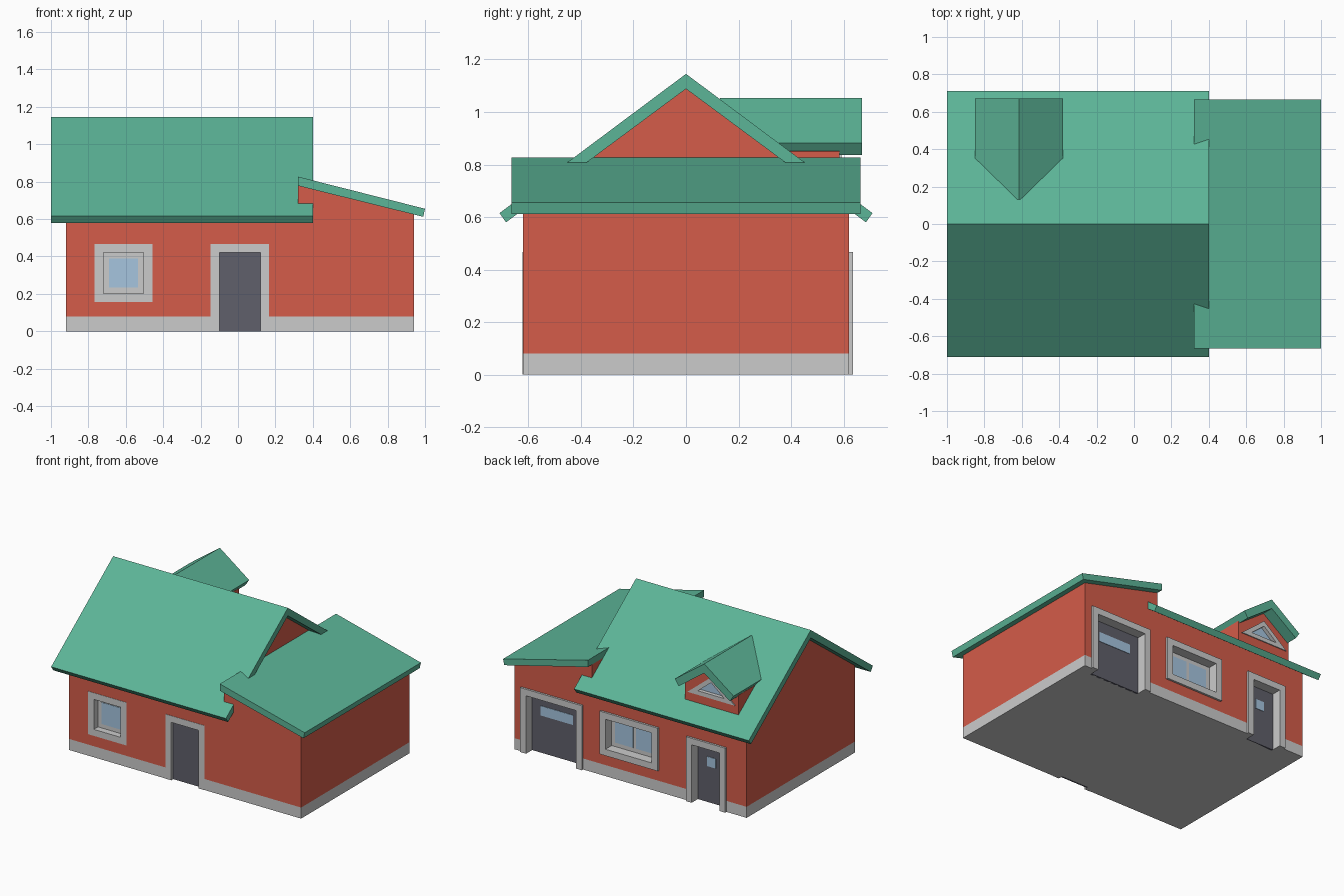
import bpy, bmesh

if "Cube" in bpy.data.objects:
    bpy.data.objects.remove(bpy.data.objects["Cube"])


def material(name, rgb):
    m = bpy.data.materials.new(name)
    m.diffuse_color = (*rgb, 1)
    m.use_nodes = True
    m.node_tree.nodes["Principled BSDF"].inputs["Base Color"].default_value = m.diffuse_color
    return m


RED = material("brick_red", (0.66, 0.107, 0.068))
GREEN = material("roof_green", (0.107, 0.46, 0.31))
GLASS = material("glass_blue", (0.38, 0.56, 0.74))
DARK = material("door_slate", (0.115, 0.115, 0.145))


def prisms(name, profiles, axis, a, b, mat=None):
    """Extrude 2D profiles along x (profile = y,z) or y (profile = x,z)."""
    bm = bmesh.new()
    for prof in profiles:
        rings = []
        for d in (a, b):
            rings.append([bm.verts.new((d, u, v) if axis == 'x' else (u, d, v)) for u, v in prof])
        bm.faces.new(rings[0])
        bm.faces.new(rings[1][::-1])
        n = len(prof)
        for i in range(n):
            j = (i + 1) % n
            bm.faces.new((rings[0][i], rings[1][i], rings[1][j], rings[0][j]))
    bmesh.ops.recalc_face_normals(bm, faces=bm.faces)
    me = bpy.data.meshes.new(name)
    bm.to_mesh(me)
    bm.free()
    ob = bpy.data.objects.new(name, me)
    bpy.context.collection.objects.link(ob)
    if mat:
        me.materials.append(mat)
    return ob


def rect(x0, x1, z0, z1):
    return [(x0, z0), (x1, z0), (x1, z1), (x0, z1)]


def border(x0, x1, z0, z1, w, sill=True):
    """Rectangles around an opening, w wide, lying outside it."""
    parts = [rect(x0 - w, x0, z0, z1), rect(x1, x1 + w, z0, z1), rect(x0 - w, x1 + w, z1, z1 + w)]
    if sill:
        parts.append(rect(x0 - w, x1 + w, z0 - w, z0))
    return parts


def cut(profile, y0, y1, targets):
    cutter = prisms("opening_cutter", [profile], 'y', y0, y1)
    cutter.hide_render = True
    for t in targets:
        mod = t.modifiers.new("opening", 'BOOLEAN')
        mod.operation, mod.solver, mod.object = 'DIFFERENCE', 'EXACT', cutter
        bpy.context.view_layer.objects.active = t
        bpy.ops.object.modifier_apply(modifier=mod.name)
    bpy.data.objects.remove(cutter)


# Walls and plinth
plinth = prisms("plinth", [rect(-0.92, 0.94, 0, 0.08)], 'y', -0.62, 0.62)
house = prisms("main_walls", [[(-0.62, 0.08), (0.62, 0.08), (0.62, 0.635), (0, 1.095), (-0.62, 0.635)]],
               'x', -0.92, 0.32, RED)
wing = prisms("wing_walls", [[(0.32, 0.08), (0.94, 0.08), (0.94, 0.63), (0.32, 0.785)]],
              'y', -0.62, 0.62, RED)

# Roofs
prisms("main_roof", [[(-0.71, 0.615), (0, 1.145), (0.71, 0.615), (0.685, 0.58), (0, 1.088), (-0.685, 0.58)]],
       'x', -1, 0.4, GREEN)
prisms("wing_roof", [[(0.32, 0.778), (0.99, 0.612), (1.0, 0.655), (0.32, 0.827)]],
       'y', -0.665, 0.665, GREEN)

# Dormer
cx = -0.615
dormer = prisms("dormer_walls", [[(cx - 0.215, 0.68), (cx + 0.215, 0.68), (cx + 0.215, 0.85),
                                  (cx, 0.995), (cx - 0.215, 0.85)]], 'y', 0.2, 0.585, RED)
prisms("dormer_roof", [[(cx - 0.235, 0.882), (cx, 1.053), (cx + 0.235, 0.882), (cx + 0.205, 0.837),
                        (cx, 0.985), (cx - 0.205, 0.837)]], 'y', 0.13, 0.67, GREEN)
outer = [(cx - 0.19, 0.77), (cx + 0.19, 0.77), (cx, 0.925)]
inner = [(cx - 0.105, 0.80), (cx + 0.105, 0.80), (cx, 0.886)]
cut(outer, 0.555, 0.7, [dormer])
prisms("dormer_window_frame", [[outer[i], outer[(i + 1) % 3], inner[(i + 1) % 3], inner[i]] for i in range(3)],
       'y', 0.555, 0.592)
prisms("dormer_window_glass", [inner], 'y', 0.55, 0.565, GLASS)

# Doors and windows: name, side, opening, frame face, recess depth, target, panes
W = 0.047
openings = [
    ("front_door", -1, (-0.10, 0.12, 0, 0.42), 0.622, 0.025, house, []),
    ("front_window", -1, (-0.72, -0.505, 0.203, 0.42), 0.622, 0.05, house, [(-0.69, -0.535, 0.233, 0.39)]),
    ("garage_door", 1, (0.437, 0.837, 0, 0.42), 0.635, 0.06, wing, [(0.51, 0.77, 0.27, 0.34)]),
    ("back_door", 1, (-0.712, -0.49, 0, 0.42), 0.635, 0.06, house, [(-0.635, -0.565, 0.26, 0.33)]),
    ("back_window", 1, (-0.17, 0.20, 0.203, 0.42), 0.635, 0.06, house,
     [(-0.14, 0.004, 0.233, 0.39), (0.026, 0.17, 0.233, 0.39)]),
]
for name, s, (x0, x1, z0, z1), face, depth, wall, panes in openings:
    window = z0 > 0
    back = s * (0.62 - depth)
    low = z0 - W if window else -0.1
    cut(rect(x0 - W, x1 + W, low, z1 + W), back, s * 0.8, [wall] if window else [wall, plinth])
    prisms(name + "_surround", border(x0, x1, z0, z1, W, window), 'y', back, s * face)
    prisms(name + "_panel", [rect(x0, x1, z0, z1)], 'y', back - s * 0.01, back + s * 0.004,
           None if window else DARK)
    if panes:
        prisms(name + "_glass", [rect(*p) for p in panes], 'y', back, back + s * 0.007, GLASS)
